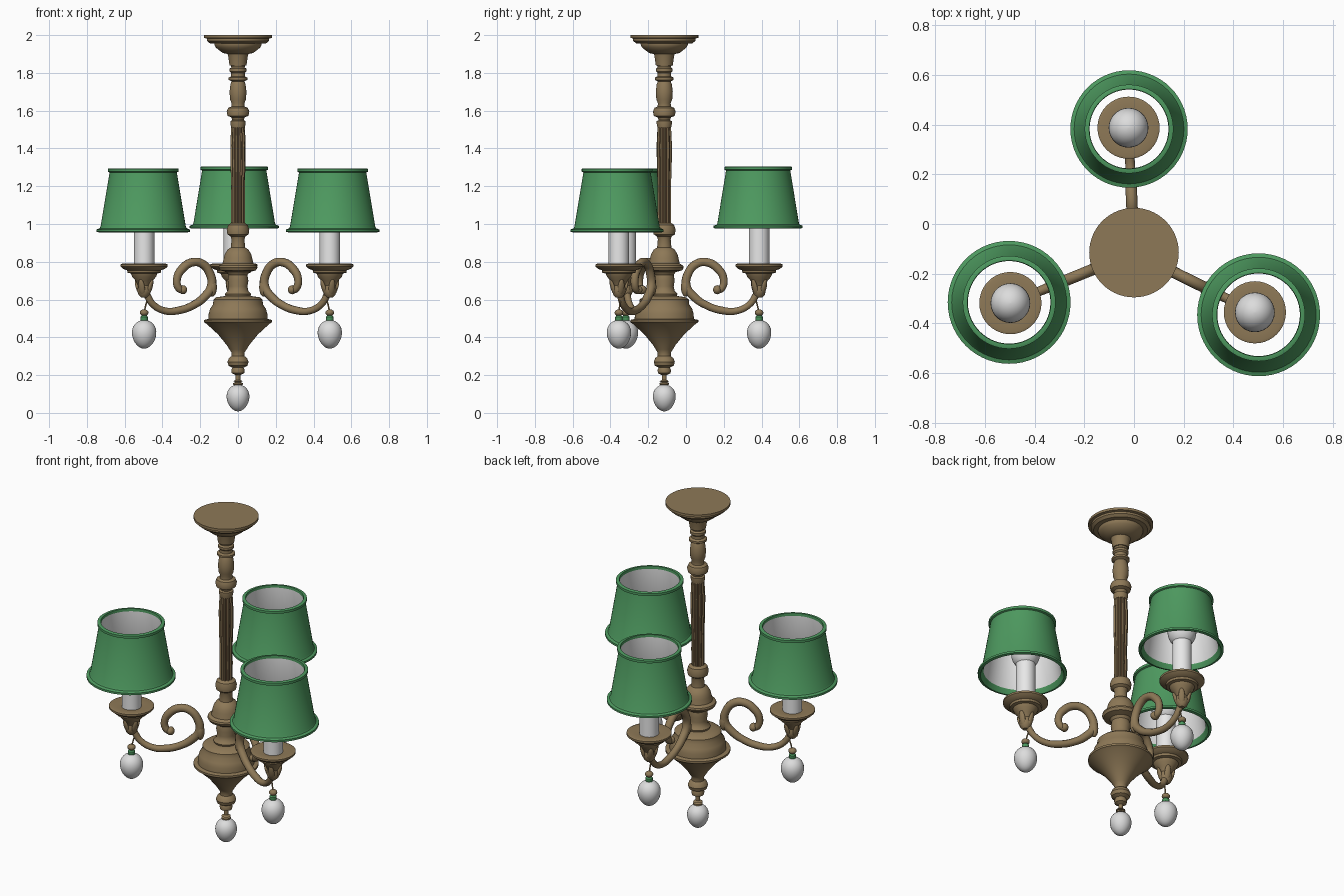
import bpy, math
from mathutils import Vector, Matrix

if "Cube" in bpy.data.objects:
    bpy.data.objects.remove(bpy.data.objects["Cube"])


def material(name, rgb):
    m = bpy.data.materials.new(name)
    m.diffuse_color = (*rgb, 1)
    m.use_nodes = True
    m.node_tree.nodes["Principled BSDF"].inputs["Base Color"].default_value = m.diffuse_color
    return m


BRONZE = material("antique_bronze", (0.27, 0.19, 0.095))
BROWN = material("reddish_brown", (0.19, 0.10, 0.05))
GREEN = material("shade_green", (0.075, 0.32, 0.115))
WHITE = material("candle_white", (0.80, 0.80, 0.80))
GLASS = material("crystal_grey", (0.72, 0.72, 0.72))

CX, CY = 0.0, -0.115          # axis of the central column


def finish(name, verts, faces, mats, angle=35):
    me = bpy.data.meshes.new(name)
    me.from_pydata(verts, [], faces)
    for m in mats:
        me.materials.append(m)
    me.polygons.foreach_set("use_smooth", [True] * len(me.polygons))
    me.set_sharp_from_angle(angle=math.radians(angle))
    ob = bpy.data.objects.new(name, me)
    bpy.context.collection.objects.link(ob)
    return ob


def lathe(name, profile, x, y, mats, seg=40, closed=False, flute=0.0):
    """Spin (radius, z) points, listed from bottom to top; cap the ends unless closed."""
    n = len(profile)
    verts, faces = [], []
    for r, z in profile:
        for i in range(seg):
            a = 2 * math.pi * i / seg
            k = r * (1 - flute * (i // 2 % 2))
            verts.append((x + k * math.cos(a), y + k * math.sin(a), z))
    for j in range(n if closed else n - 1):
        a0, b0 = j * seg, (j + 1) % n * seg
        for i in range(seg):
            k = (i + 1) % seg
            faces.append((a0 + i, a0 + k, b0 + k, b0 + i))
    if not closed:
        faces.append(tuple(reversed(range(seg))))
        faces.append(tuple(range((n - 1) * seg, n * seg)))
    return finish(name, verts, faces, mats)


def egg(name, x, y, z0, z1, r, mat, low=0.0):
    """Rounded drop between z0 and z1; low > 0 makes the lower half fuller."""
    prof = []
    for i in range(17):
        t = math.pi * i / 16
        rr = max(r * math.sin(t) * (1 + low * math.cos(t)), 0.0015)
        prof.append((rr, (z0 + z1) / 2 - (z1 - z0) / 2 * math.cos(t)))
    return lathe(name, prof, x, y, [mat], 28)


def blob(name, loc, size, rot, mat):
    bpy.ops.mesh.primitive_uv_sphere_add(segments=16, ring_count=10)
    ob = bpy.context.object
    ob.name = name
    ob.data.materials.append(mat)
    ob.data.polygons.foreach_set("use_smooth", [True] * len(ob.data.polygons))
    ob.matrix_world = Matrix.Translation(loc) @ rot @ Matrix.Diagonal((*size, 1))


def tube(name, pts, depth, mat):
    """Tapered tube through (x, y, z, radius factor) points."""
    cu = bpy.data.curves.new(name, "CURVE")
    cu.dimensions = "3D"
    cu.bevel_depth, cu.bevel_resolution, cu.resolution_u = depth, 3, 6
    cu.use_fill_caps = True
    sp = cu.splines.new("BEZIER")
    sp.bezier_points.add(len(pts) - 1)
    for p, q in zip(sp.bezier_points, pts):
        p.co, p.radius = q[:3], q[3]
        p.handle_left_type = p.handle_right_type = "AUTO"
    cu.materials.append(mat)
    ob = bpy.data.objects.new(name, cu)
    bpy.context.collection.objects.link(ob)
    bpy.ops.object.select_all(action="DESELECT")
    ob.select_set(True)
    bpy.context.view_layer.objects.active = ob
    bpy.ops.object.convert(target="MESH")


# Ceiling canopy and upper stem
lathe("ceiling_canopy", [
    (.045, 1.84), (.052, 1.89), (.055, 1.90), (.08, 1.905), (.1, 1.92), (.118, 1.935), (.125, 1.95),
    (.125, 1.955), (.15, 1.957), (.165, 1.97), (.165, 1.982), (.18, 1.985), (.18, 2.0)], CX, CY, [BRONZE], 56)
lathe("upper_stem", [
    (.036, 1.51), (.04, 1.53), (.04, 1.545), (.03, 1.55), (.036, 1.565), (.055, 1.572), (.06, 1.595),
    (.052, 1.615), (.035, 1.622), (.034, 1.64), (.042, 1.66), (.045, 1.70), (.04, 1.74), (.034, 1.755),
    (.05, 1.763), (.05, 1.775), (.036, 1.782), (.036, 1.80), (.044, 1.808), (.044, 1.822),
    (.035, 1.83), (.042, 1.85)], CX, CY, [BRONZE])

# Fluted shaft, grooves in a darker tone
shaft = lathe("fluted_shaft", [(.036, .99), (.037, 1.1), (.036, 1.2), (.04, 1.32), (.041, 1.42), (.036, 1.52)],
              CX, CY, [BRONZE, BROWN], 40, flute=0.16)
for f in shaft.data.polygons:
    c = f.center - Vector((CX, CY, f.center.z))
    if len(f.vertices) == 4 and c.length < .88 * .0405 and f.index % 4 == 2:
        f.material_index = 1

# Lower hub and turned body
lathe("column_hub", [
    (.06, .60), (.07, .63), (.055, .645), (.05, .67), (.055, .70), (.05, .73), (.06, .745), (.095, .755),
    (.103, .77), (.1, .78), (.082, .79), (.075, .82), (.07, .84), (.055, .865), (.038, .875), (.034, .92),
    (.04, .935), (.056, .945), (.06, .97), (.052, .995), (.037, 1.005)], CX, CY, [BRONZE])
lathe("turned_body", [
    (.012, .17), (.013, .20), (.033, .21), (.036, .225), (.03, .24), (.05, .25), (.056, .27), (.048, .29),
    (.035, .30), (.035, .32), (.045, .335), (.06, .36), (.105, .415), (.165, .47), (.18, .48), (.18, .492),
    (.157, .497), (.155, .525), (.148, .55), (.132, .575), (.13, .60), (.115, .612), (.06, .62)],
      CX, CY, [BRONZE], 56)
lathe("finial_ring", [(.012, .145), (.026, .15), (.026, .158), (.014, .163), (.026, .167), (.012, .175)],
      CX, CY, [BRONZE], 20)
egg("bottom_crystal", CX, CY, .008, .15, .06, GLASS, -.12)

# Lamps: cup position, shade position, shade scale, shade bottom height, shade height
LAMPS = [("left", (-.497, -.318), (-.502, -.315), 1.0, .955, .34),
         ("right", (.486, -.355), (.501, -.365), 1.0, .955, .34),
         ("back", (-.022, .387), (-.02, .382), .955, .975, .33)]

# Arm path: (distance inward from cup, z, thickness)
ARM = [(.01, .635, .9), (.05, .575, .85), (.12, .54, .9), (.20, .543, 1), (.28, .57, 1), (.34, .61, 1.1),
       (.385, .67, 1.15), (.375, .74, 1.1), (.33, .79, 1.1), (.275, .797, 1.1), (.22, .765, 1.1),
       (.188, .71, 1), (.198, .66, .95), (.225, .645, .8)]

for side, (x, y), (sx, sy), k, zb, h in LAMPS:
    d = Vector((CX - x, CY - y, 0)).normalized()      # direction towards the column
    turn = Matrix.Rotation(math.atan2(d.y, d.x), 4, "Z")

    # Scrolled arm with leaf lumps at the scroll ends
    tube(side + "_arm", [(x + d.x * s, y + d.y * s, z, r) for s, z, r in ARM], .021, BRONZE)
    for tag, s, z, size in (("inner_leaf", .39, .665, (.024, .026, .05)), ("scroll_tip", .222, .652, (.022, .027, .024))):
        blob(f"{side}_{tag}", Vector((x, y, z)) + d * s, size, turn, BRONZE)

    # Drip cup with leaves below
    lathe(side + "_drip_cup", [
        (.015, .61), (.03, .625), (.036, .65), (.032, .675), (.045, .70), (.063, .72), (.07, .738), (.088, .742),
        (.09, .755), (.11, .762), (.125, .775), (.125, .786), (.115, .79), (.06, .78)], x, y, [BRONZE])
    for i in range(4):
        rot = turn @ Matrix.Rotation(math.pi / 2 * i + math.pi / 4, 4, "Z")
        off = rot @ Vector((.035, 0, .665))
        blob(f"{side}_cup_leaf_{i + 1}", Vector((x, y, 0)) + off, (.011, .018, .045),
             rot @ Matrix.Rotation(.3, 4, "Y"), BRONZE)

    # Candle and bulb
    lathe(side + "_candle", [(.054, .775), (.054, 1.03), (.045, 1.035)], x, y, [WHITE], 32)
    egg(side + "_bulb", x, y, 1.0, 1.18, .08, GLASS)

    # Shade: green outside and rims, white lining
    outer = [(.232, 0), (.247, .004), (.247, .016), (.231, .022), (.226, .03), (.178, .318), (.187, .322),
             (.187, .337), (.18, .34), (.168, .34)]
    prof = [(r * k, zb + z * h / .34) for r, z in outer + [(.166, .325), (.215, .028)]]
    shade = lathe(side + "_shade", prof, sx, sy, [GREEN, WHITE], 56, closed=True)
    for f in shade.data.polygons:
        if f.index // 56 == len(outer):
            f.material_index = 1

    # Hanging hook, green collar and crystal
    tube(side + "_pendant_hook", [(x + d.x * .03, y + d.y * .03, .63, 1), (x + d.x * .012, y + d.y * .012, .58, 1),
                                  (x, y, .53, 1)], .004, BRONZE)
    egg(side + "_pendant_bead", x, y, .513, .548, .023, BRONZE)
    lathe(side + "_pendant_collar", [(.017, .485), (.02, .49), (.02, .508), (.014, .515)], x, y, [GREEN], 20)
    egg(side + "_crystal", x, y, .34, .492, .064, GLASS, -.12)
